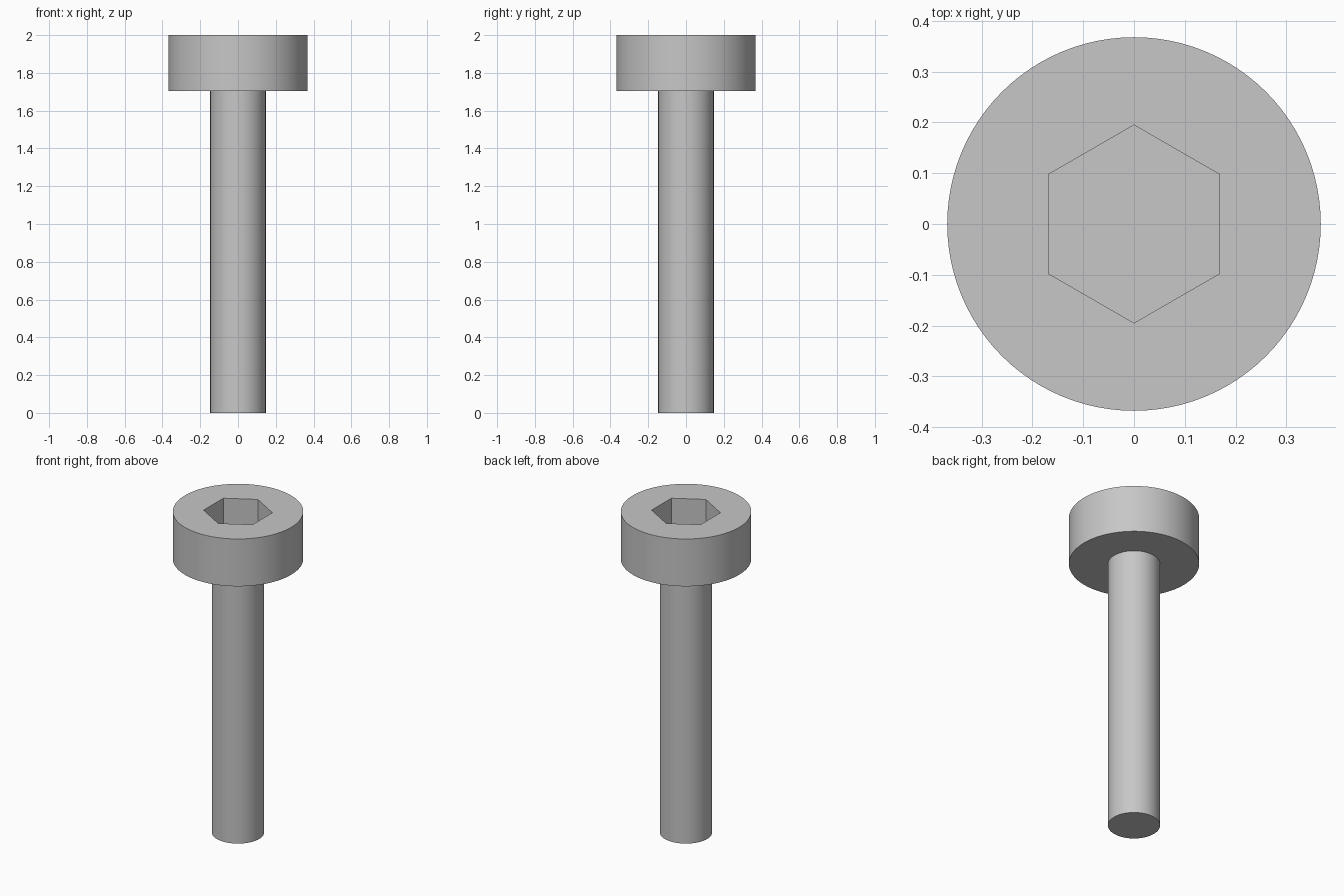
import bpy, bmesh
from math import pi, sin, cos, radians

if "Cube" in bpy.data.objects:
    bpy.data.objects.remove(bpy.data.objects["Cube"])

SEGMENTS = 96
SHAFT_R, HEAD_R, SOCKET_R = 0.147, 0.368, 0.195
HEAD_BASE, TOP, SOCKET_FLOOR = 1.705, 2.0, 1.8


def ring(bm, radius, z, count):
    """Closed loop of vertices with one vertex on the +y axis."""
    angles = [pi / 2 + 2 * pi * i / count for i in range(count)]
    return [bm.verts.new((radius * cos(a), radius * sin(a), z)) for a in angles]


def loop_edges(bm, verts):
    edges = []
    for a, b in zip(verts, verts[1:] + verts[:1]):
        edges.append(bm.edges.get((a, b)) or bm.edges.new((a, b)))
    return edges


def wall(bm, lower, upper):
    """Quads joining two loops of equal count."""
    n = len(lower)
    for i in range(n):
        j = (i + 1) % n
        bm.faces.new((lower[i], lower[j], upper[j], upper[i]))


steel = bpy.data.materials.new("grey steel")
steel.use_nodes = True
colour = (0.57, 0.57, 0.57, 1)
steel.diffuse_color = colour
steel.node_tree.nodes["Principled BSDF"].inputs["Base Color"].default_value = colour

bm = bmesh.new()

# Shaft, underside of head and head wall
profile = [(SHAFT_R, 0), (SHAFT_R, HEAD_BASE), (HEAD_R, HEAD_BASE), (HEAD_R, TOP)]
rings = [ring(bm, r, z, SEGMENTS) for r, z in profile]
bm.faces.new(rings[0])
for lower, upper in zip(rings, rings[1:]):
    wall(bm, lower, upper)

# Hexagonal socket
rim = ring(bm, SOCKET_R, TOP, 6)
floor = ring(bm, SOCKET_R, SOCKET_FLOOR, 6)
wall(bm, floor, rim)
bm.faces.new(floor)

# Flat head top around the socket
bmesh.ops.triangle_fill(bm, use_beauty=True, normal=(0, 0, 1),
                        edges=loop_edges(bm, rings[-1]) + loop_edges(bm, rim))
bmesh.ops.recalc_face_normals(bm, faces=bm.faces[:])

mesh = bpy.data.meshes.new("socket_head_bolt")
bm.to_mesh(mesh)
bm.free()
mesh.materials.append(steel)
bolt = bpy.data.objects.new("socket_head_bolt", mesh)
bpy.context.collection.objects.link(bolt)

# Smooth round walls with crisp rims
bpy.ops.object.select_all(action='DESELECT')
bolt.select_set(True)
bpy.context.view_layer.objects.active = bolt
bpy.ops.object.shade_smooth_by_angle(angle=radians(30))
